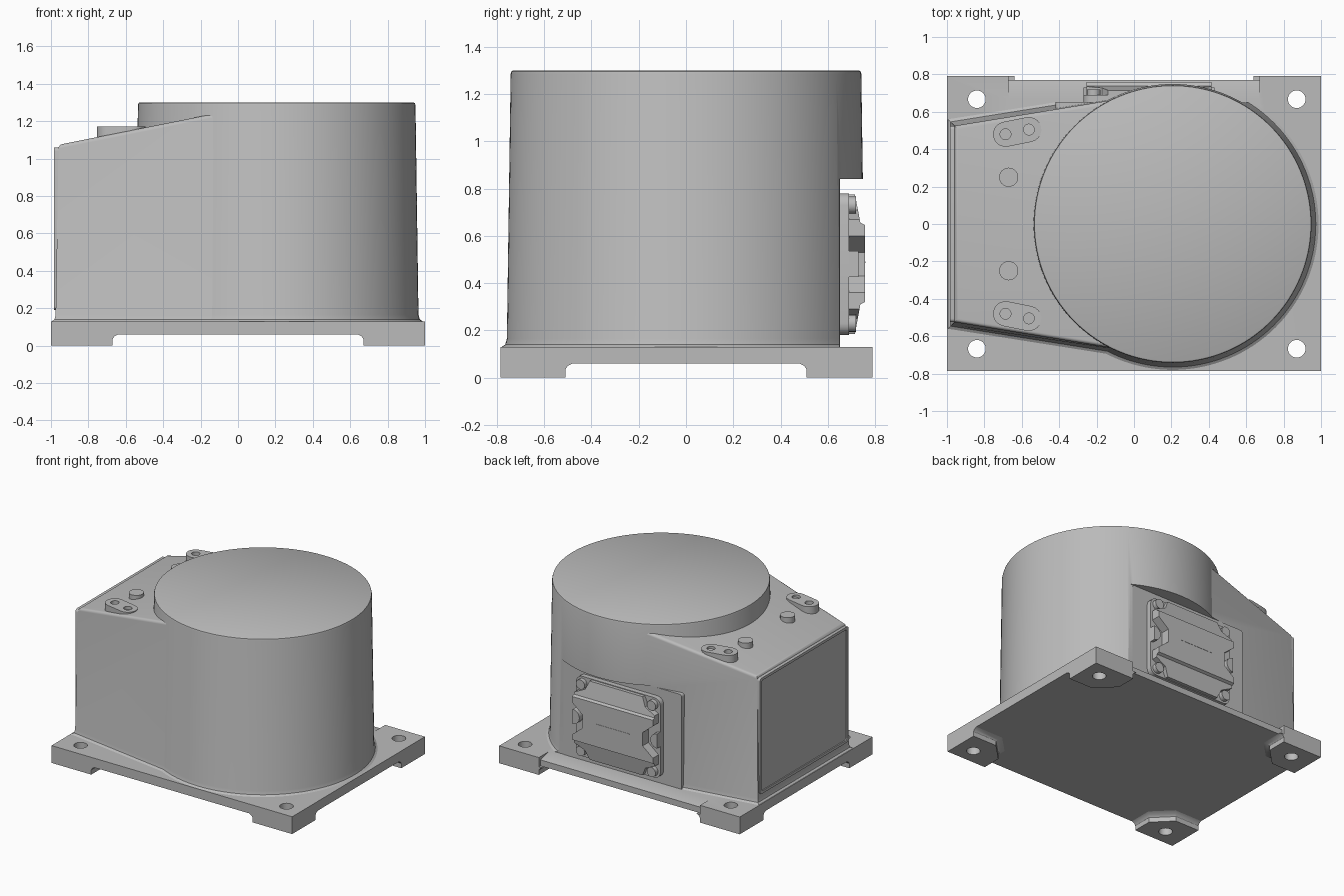
import bpy, bmesh, math

if "Cube" in bpy.data.objects:
    bpy.data.objects.remove(bpy.data.objects["Cube"], do_unlink=True)

grey = bpy.data.materials.new("cast_grey")
grey.use_nodes = True
grey.diffuse_color = (0.5, 0.5, 0.5, 1)
grey.node_tree.nodes["Principled BSDF"].inputs["Base Color"].default_value = (0.5, 0.5, 0.5, 1)


def loft(name, rings):
    """Closed solid through rings of equal point count."""
    bm = bmesh.new()
    vs = [[bm.verts.new(p) for p in r] for r in rings]
    n = len(rings[0])
    for a, b in zip(vs, vs[1:]):
        for i in range(n):
            j = (i + 1) % n
            bm.faces.new((a[i], a[j], b[j], b[i]))
    bm.faces.new(vs[0][::-1])
    bm.faces.new(vs[-1])
    bmesh.ops.recalc_face_normals(bm, faces=bm.faces)
    me = bpy.data.meshes.new(name)
    bm.to_mesh(me)
    bm.free()
    me.materials.append(grey)
    ob = bpy.data.objects.new(name, me)
    bpy.context.collection.objects.link(ob)
    return ob


def prism(name, pts, lo, hi, axis="z"):
    """Extrude a 2D outline along an axis."""
    place = {"x": lambda a, b, t: (t, a, b), "y": lambda a, b, t: (a, t, b),
             "z": lambda a, b, t: (a, b, t)}[axis]
    return loft(name, [[place(a, b, t) for a, b in pts] for t in (lo, hi)])


def rect(x0, x1, y0, y1):
    return [(x0, y0), (x1, y0), (x1, y1), (x0, y1)]


def circle(cx, cy, r, n=32):
    return [(cx + r * math.cos(2 * math.pi * i / n), cy + r * math.sin(2 * math.pi * i / n))
            for i in range(n)]


def arc(cx, cy, r, start, sweep, n=10):
    return [(cx + r * math.cos(start + sweep * i / n), cy + r * math.sin(start + sweep * i / n))
            for i in range(n + 1)]


def round_rect(x0, x1, y0, y1, r):
    q = math.pi / 2
    corners = [(x1 - r, y1 - r), (x0 + r, y1 - r), (x0 + r, y0 + r), (x1 - r, y0 + r)]
    return [p for k, (x, y) in enumerate(corners) for p in arc(x, y, r, k * q, q, 5)]


def activate(ob):
    bpy.ops.object.select_all(action="DESELECT")
    ob.select_set(True)
    bpy.context.view_layer.objects.active = ob


def boolean(ob, cutter, op="DIFFERENCE", keep=False):
    activate(ob)
    m = ob.modifiers.new("cut", "BOOLEAN")
    m.operation, m.object, m.solver = op, cutter, "EXACT"
    bpy.ops.object.modifier_apply(modifier=m.name)
    if not keep:
        bpy.data.objects.remove(cutter, do_unlink=True)


# Base plate with a sloped, recessed rear edge
base = prism("base_plate", rect(-1, 1, -0.785, 0.79), 0.06, 0.13)
rear = [(0.67, 0.14), (0.67, 0.13), (0.77, 0.105), (0.77, 0), (0.85, 0), (0.85, 0.14)]
boolean(base, prism("rear_cutter", rear, -0.67, 0.67, "x"))

# Corner feet with flared inner sides and bolt holes
for sx, side in ((-1, "right"), (1, "left")):
    for sy, end in ((-1, "front"), (1, "back")):
        edge = 0.785 if sy < 0 else 0.79
        rings = []
        for z, g in ((0, 0), (0.035, 0), (0.05, 0.01), (0.06, 0.03)):
            xi, yi = 0.67 - g, 0.51 - g
            shape = [(1, edge), (xi, edge), (xi, yi + 0.13), (xi + 0.13, yi), (1, yi)]
            rings.append([(sx * x, sy * y, z) for x, y in shape])
        foot = loft(f"foot_{end}_{side}", rings)
        hx = 0.87 if sx > 0 else -0.84
        hole = prism("hole_cutter", circle(hx, sy * 0.667, 0.047), -0.1, 0.2)
        boolean(base, hole, keep=True)
        boolean(foot, hole)

# Round housing, slightly drafted
profile = [(0.78, 0.13), (0.765, 0.14), (0.758, 0.165), (0.742, 1.285), (0.739, 1.296), (0.732, 1.3)]
tower = loft("round_housing", [[(x, y, z) for x, y in circle(0.207, 0, r, 128)] for r, z in profile])


# Wedge housing with a sloping top
def slope(x):
    return 1.085 + 0.2 * (x + 0.9)


def wedge_ring(grow, height, drop=0):
    x0, x1 = -0.955 - grow, 0.1
    w0, w1 = 0.52 + grow, 0.693 + grow
    pts = [(x0, -w0), (x1, -w1), (x1, w1), (x0, w0)]
    return [(x, y, slope(x) - drop if height is None else height) for x, y in pts]


wedge_rings = [wedge_ring(0.04, 0.13), wedge_ring(0.026, 0.14), wedge_ring(0.02, 0.165)]
for k in range(5):
    a = math.pi / 8 * k
    wedge_rings.append(wedge_ring(0.02 * math.cos(a) - 0.015, None, 0.02 * (1 - math.sin(a))))
wedge = loft("wedge_housing", wedge_rings)

# Rear pocket cut into both housings, with a flat mounting pad
for ob in (tower, wedge):
    boolean(ob, prism("pocket_cutter", rect(-0.6, 1.1, 0.65, 1), 0.1, 0.84))
prism("rear_pad", round_rect(-0.42, 0.56, 0.1, 0.84, 0.02), 0.45, 0.652, "y")

# End panel with a raised rim
panel = prism("end_panel", round_rect(-0.525, 0.525, 0.19, 1.06, 0.02), -0.983, -0.95, "x")
boolean(panel, prism("panel_cutter", round_rect(-0.505, 0.505, 0.21, 1.04, 0.015), -1.1, -0.974, "x"))

# Top bosses and two-hole lugs
for s, side in ((-1, "front"), (1, "back")):
    prism(f"boss_{side}", circle(-0.67, s * 0.25, 0.051), 1.05, 1.165)
    ax, ay, bx, by = -0.687, 0.48, -0.562, 0.505
    t = math.atan2(by - ay, bx - ax)
    outline = arc(bx, by, 0.067, t - math.pi / 2, math.pi) + arc(ax, ay, 0.067, t + math.pi / 2, math.pi)
    lug = prism(f"lug_{side}", [(x, s * y) for x, y in outline], 1.05, 1.172)
    for x, y in ((ax, ay), (bx, by)):
        boolean(lug, prism("lug_cutter", circle(x, s * y, 0.029, 20), 1.14, 1.3))

# Rear cover: flange, waisted lid, screws and side bosses
cx, cz = 0.08, 0.48
prism("cover_flange", round_rect(cx - 0.35, cx + 0.35, cz - 0.3, cz + 0.3, 0.05), 0.64, 0.69, "y")
quarter = [(0.22, 0.295), (0.25, 0.23), (0.335, 0.19), (0.335, 0.12), (0.25, 0.05)]
half = quarter + [(x, -z) for x, z in reversed(quarter)]
outline = [(cx + s * x, cz + s * z) for s in (1, -1) for x, z in half]
side = [(0.66, 0.185), (0.715, 0.185), (0.738, 0.31), (0.758, 0.32),
        (0.758, 0.645), (0.738, 0.655), (0.715, 0.775), (0.66, 0.775)]
lid = prism("cover_lid", side, cx - 0.4, cx + 0.4, "x")
boolean(lid, prism("lid_cutter", outline, 0.6, 0.8, "y"), "INTERSECT")
prism("cover_seam", rect(cx - 0.14, cx + 0.14, cz + 0.005, cz + 0.011), 0.757, 0.76, "y")
for sx, name in ((-1, "right"), (1, "left")):
    prism(f"cover_side_boss_{name}", arc(cx + sx * 0.35, cz, 0.055, sx * math.pi / 2, math.pi),
          0.66, 0.73, "y")
    for sz, row in ((-1, "lower"), (1, "upper")):
        prism(f"cover_screw_{row}_{name}", circle(cx + sx * 0.295, cz + sz * 0.25, 0.036, 20),
              0.66, 0.72, "y")

# Smooth shading with sharp edges kept
for ob in bpy.context.collection.objects:
    if ob.type == "MESH":
        activate(ob)
        bpy.ops.object.shade_smooth_by_angle(angle=math.radians(30))
